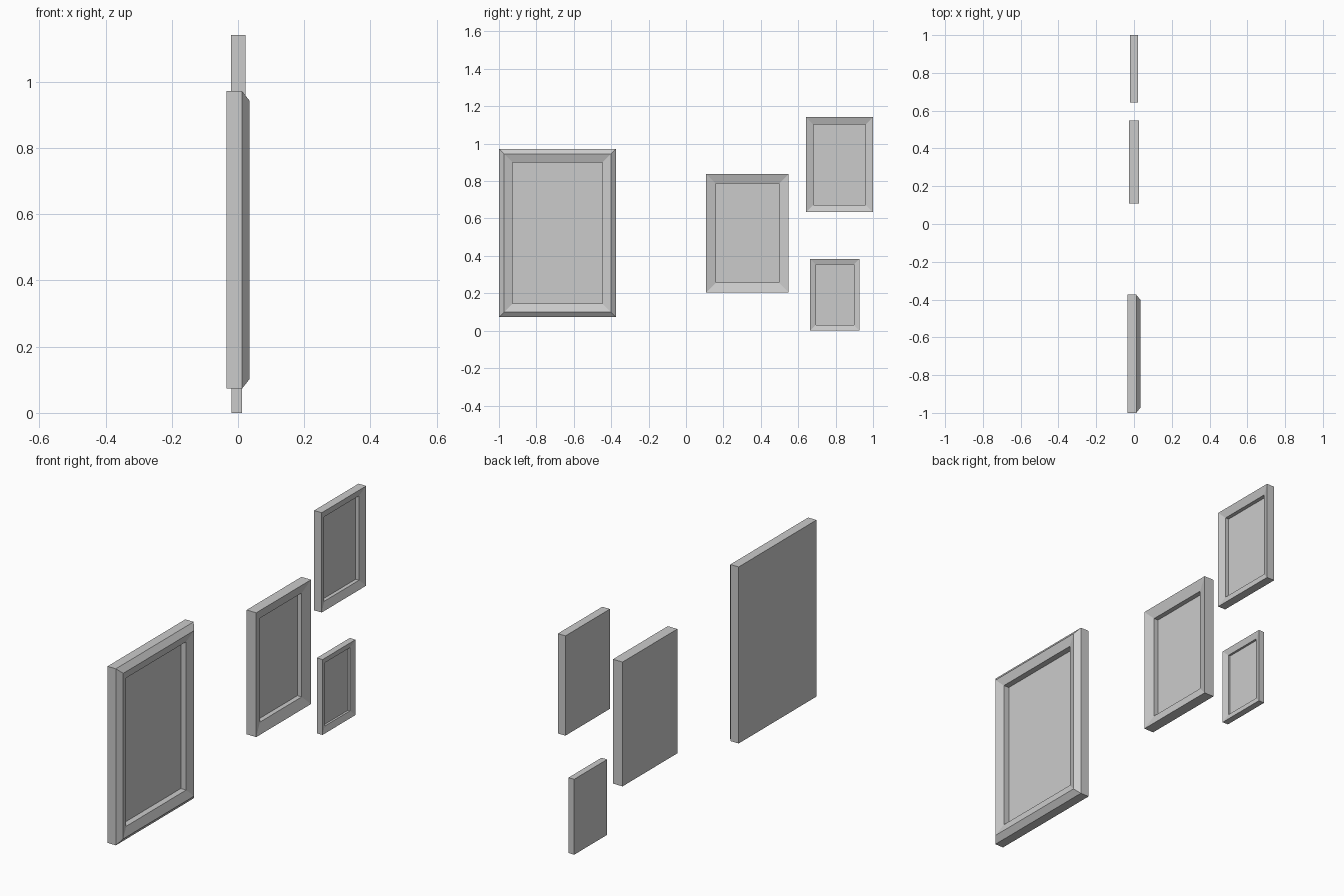
import bpy, bmesh

if "Cube" in bpy.data.objects:
    bpy.data.objects.remove(bpy.data.objects["Cube"])


def picture_frame(name, y0, y1, z0, z1, rings):
    """Loft nested rectangles; each ring is (inset from the outline, x depth)."""
    bm = bmesh.new()
    loops = []
    for inset, x in rings:
        a, b, c, d = y0 + inset, y1 - inset, z0 + inset, z1 - inset
        loops.append([bm.verts.new((x, y, z))
                      for y, z in ((a, c), (b, c), (b, d), (a, d))])
    for lo, hi in zip(loops, loops[1:]):
        for i in range(4):
            j = (i + 1) % 4
            bm.faces.new((lo[i], lo[j], hi[j], hi[i]))
    bm.faces.new(loops[0][::-1])   # flat back
    bm.faces.new(loops[-1])        # recessed picture panel
    bmesh.ops.recalc_face_normals(bm, faces=bm.faces[:])
    mesh = bpy.data.meshes.new(name)
    bm.to_mesh(mesh)
    bm.free()
    obj = bpy.data.objects.new(name, mesh)
    bpy.context.collection.objects.link(obj)
    return obj


def simple_rings(back, front, width, drop, panel):
    # square outer side, face sloping inward, then a straight step to the panel
    return [(0, back), (0, front), (width, front - drop), (width, panel)]


# Large frame with an extra outer bevel
picture_frame("large_frame", -1.0, -0.374, 0.073, 0.972,
              [(0, -0.035), (0, 0.012), (0.028, 0.034),
               (0.072, 0.02), (0.072, -0.01)])

# Three plainer frames
picture_frame("medium_frame", 0.108, 0.549, 0.205, 0.838,
              simple_rings(-0.027, 0.027, 0.052, 0.016, -0.013))
picture_frame("upper_small_frame", 0.642, 1.0, 0.634, 1.142,
              simple_rings(-0.021, 0.022, 0.039, 0.013, -0.01))
picture_frame("lower_small_frame", 0.663, 0.928, 0.0, 0.384,
              simple_rings(-0.02, 0.012, 0.031, 0.009, -0.008))
